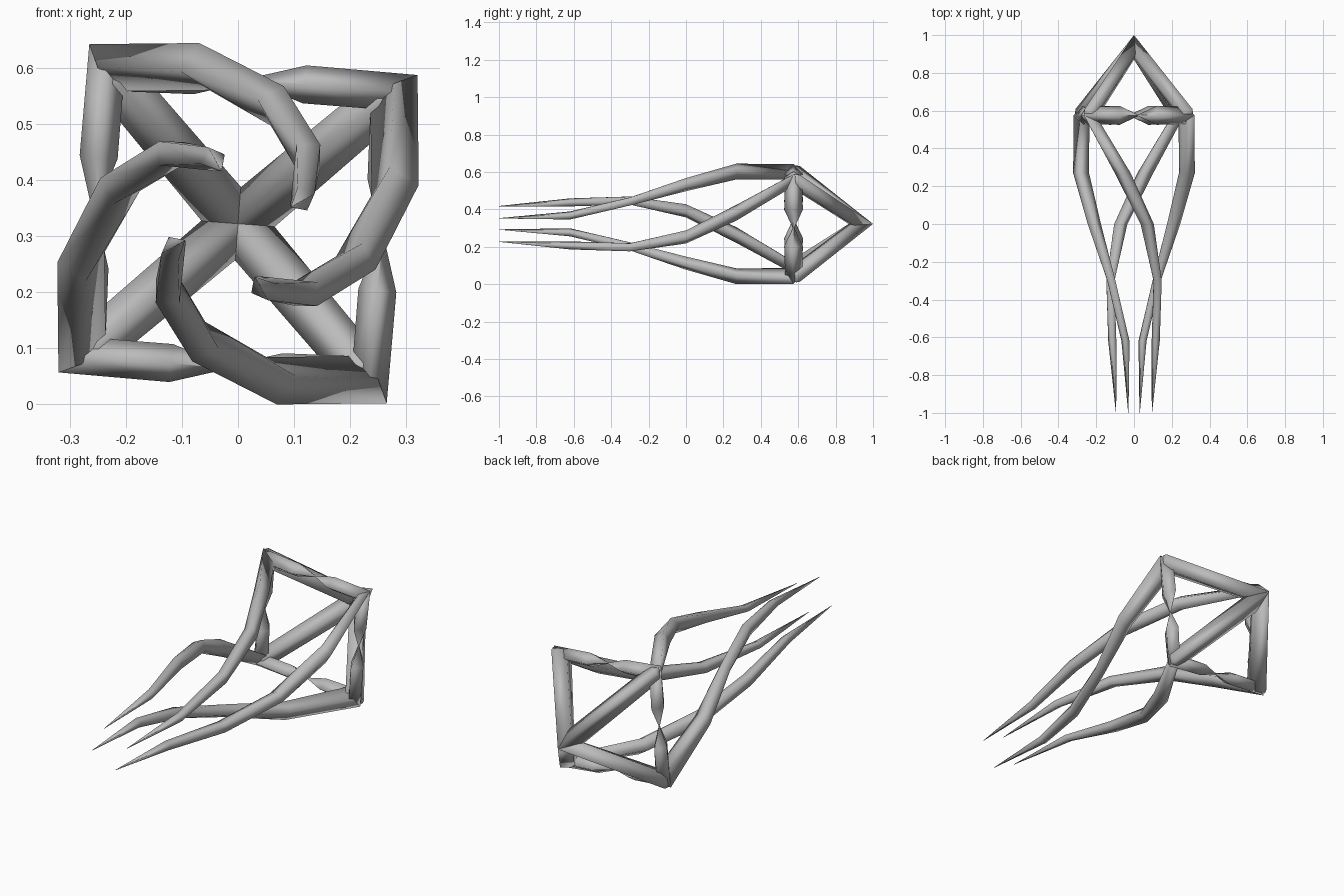
import bpy, bmesh, math
from mathutils import Vector, Matrix

cube = bpy.data.objects.get("Cube")
if cube:
    bpy.data.objects.remove(cube, do_unlink=True)

grey = bpy.data.materials.new("plain_grey")
grey.use_nodes = True
colour = (0.5, 0.5, 0.5, 1)
grey.diffuse_color = colour
grey.node_tree.nodes["Principled BSDF"].inputs["Base Color"].default_value = colour

CENTRE = Vector((0, 0, 0.322))
Y = Vector((0, 1, 0))


def sweep(name, sections, turn):
    """Four-sided bar through sections of (centre, half axis a, half axis b)."""
    bm = bmesh.new()
    rings = [[bm.verts.new(c + o) for o in (a, b, -a, -b)] for c, a, b in sections]
    for r, s in zip(rings, rings[1:]):
        for i in range(4):
            j = (i + 1) % 4
            bm.faces.new((r[i], r[j], s[j], s[i]))
    bm.faces.new(rings[0][::-1])
    bm.faces.new(rings[-1])
    bmesh.ops.recalc_face_normals(bm, faces=bm.faces)
    for f in bm.faces:
        f.smooth = True
    bm.transform(Matrix.Translation(CENTRE) @ turn)
    mesh = bpy.data.meshes.new(name)
    bm.to_mesh(mesh)
    bm.free()
    mesh.materials.append(grey)
    bpy.context.collection.objects.link(bpy.data.objects.new(name, mesh))


quarter = Matrix.Rotation(-math.pi / 2, 4, 'Y')

# Shared corner joint
corner = Vector((0.278, 0.575, 0.235))
mitre = Vector((0.042, 0, 0.03))
radial = Vector((corner.x, 0, corner.z)).normalized()
tangent = Vector((-radial.z, 0, radial.x))

# Strut from the rear apex to the corner
strut = [
    (Vector((0, 0.935, 0)), Y * 0.065, tangent * 0.047),
    (corner, radial * 0.04 + Y * 0.035, tangent * 0.042),
    (corner + radial * 0.03, radial * 0.015 + Y * 0.015, tangent * 0.01),
]

# Curling arm from the corner to its tip
arm = [(corner, mitre, Vector((0, -0.03, 0.015)))]
for x, y, z, r in [(0.28, 0.27, 0.06, 0.043), (0.21, 0, -0.07, 0.037),
                   (0.12, -0.3, -0.125, 0.03), (0.045, -0.62, -0.115, 0.023),
                   (0.03, -1, -0.095, 0.001)]:
    out = Vector((x, 0, z)).normalized()
    arm.append((Vector((x, y, z)), out * r, Vector((-out.z, 0, out.x)) * r))

# Pinched link from this corner to the next
far = quarter @ corner
out = Vector((0.1, 0, 1)).normalized()
link = [(corner, mitre, Y * 0.045)]
for f, h, d in [(0.31, 0.034, 0.05), (0.5, 0.003, 0.004), (0.69, 0.034, 0.05)]:
    link.append((corner.lerp(far, f), out * h, Y * d))
link.append((far, quarter @ mitre, Y * 0.045))

for k, side in enumerate(("upper_left", "upper_right", "lower_right", "lower_left")):
    turn = Matrix.Rotation(-math.pi / 2 * k, 4, 'Y')
    sweep(side + "_strut", strut, turn)
    sweep(side + "_arm", arm, turn)
    sweep(side + "_link", link, turn)
